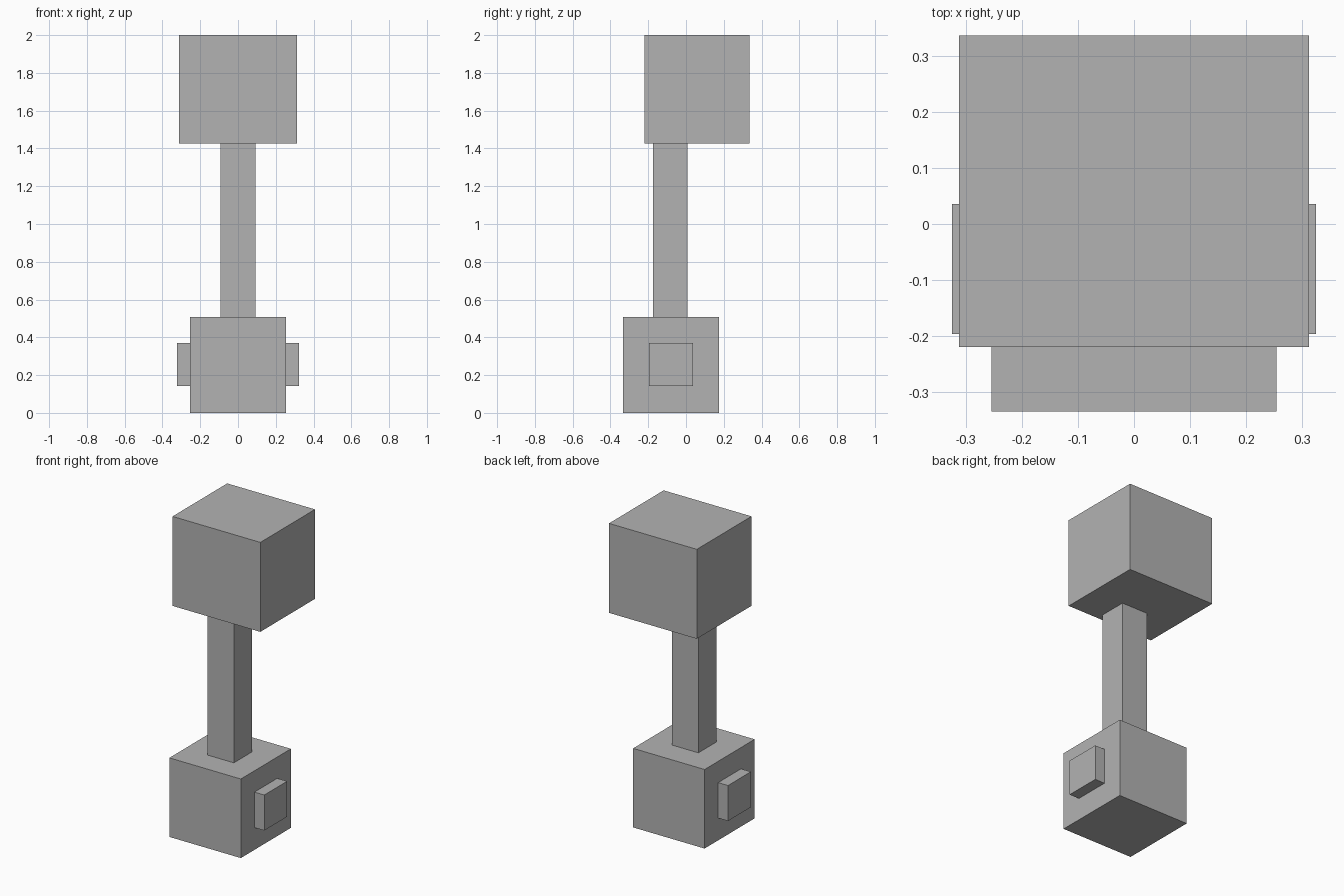
import bpy
import bmesh
from mathutils import Matrix, Vector

if "Cube" in bpy.data.objects:
    bpy.data.objects.remove(bpy.data.objects["Cube"])

grey = bpy.data.materials.new("plain_grey")
grey.diffuse_color = (0.45, 0.45, 0.45, 1)
grey.use_nodes = True
grey.node_tree.nodes["Principled BSDF"].inputs["Base Color"].default_value = grey.diffuse_color


def box(name, low, high):
    """Flat-shaded box between two opposite corners."""
    low, high = Vector(low), Vector(high)
    bm = bmesh.new()
    bmesh.ops.create_cube(bm, size=1, matrix=Matrix.Translation((low + high) / 2)
                          @ Matrix.Diagonal((*(high - low), 1)))
    mesh = bpy.data.meshes.new(name)
    bm.to_mesh(mesh)
    bm.free()
    mesh.materials.append(grey)
    obj = bpy.data.objects.new(name, mesh)
    bpy.context.collection.objects.link(obj)
    return obj


# Lower block, post and larger top block
box("base_block", (-0.254, -0.334, 0), (0.254, 0.174, 0.508))
box("post", (-0.093, -0.175, 0.508), (0.093, 0.007, 1.425))
box("top_block", (-0.312, -0.219, 1.425), (0.312, 0.336, 2))

# Raised pads on both sides of the base
for side, x0, x1 in (("left", -0.324, -0.254), ("right", 0.254, 0.324)):
    box(side + "_pad", (x0, -0.196, 0.143), (x1, 0.036, 0.371))
